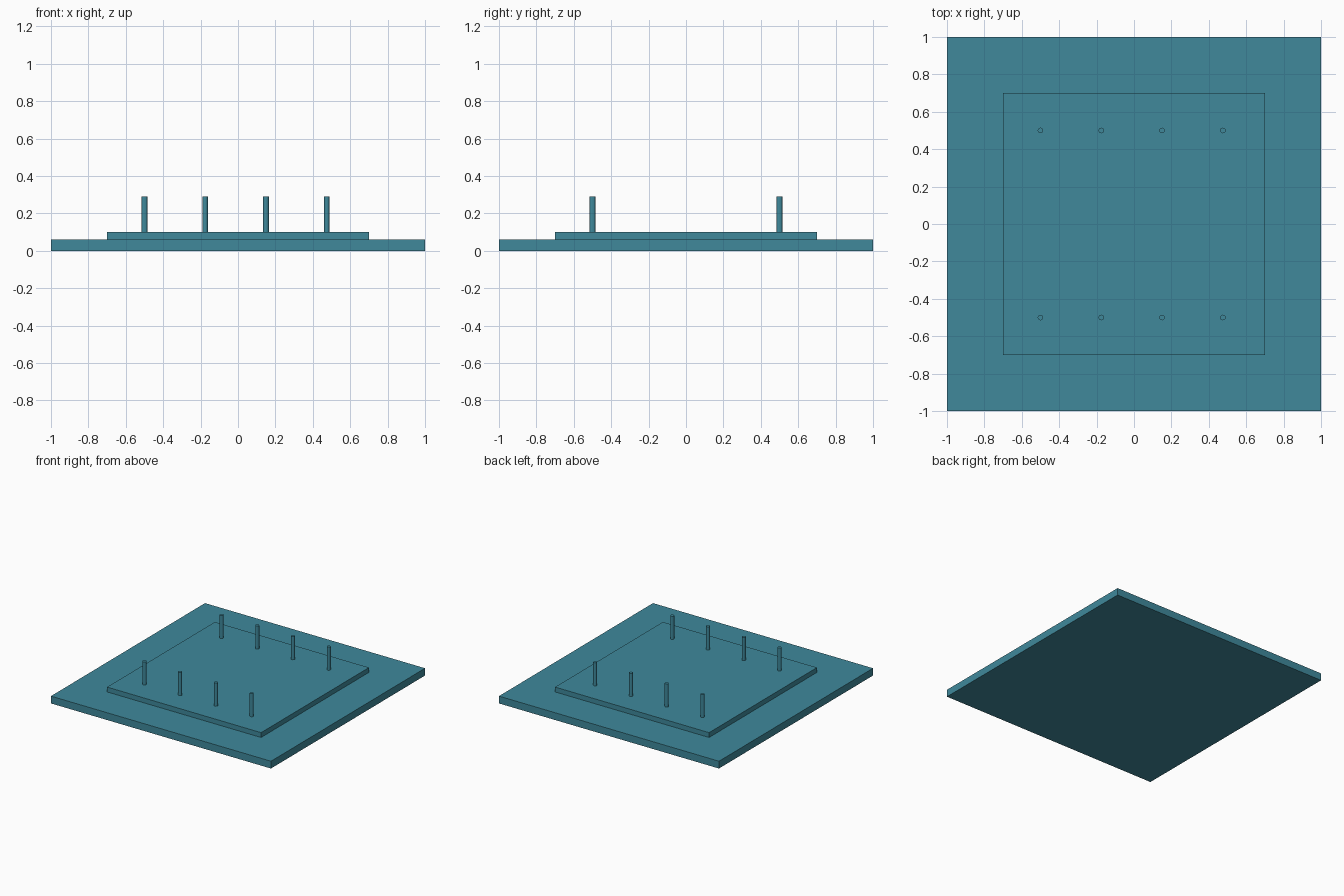
import bpy

if "Cube" in bpy.data.objects:
    bpy.data.objects.remove(bpy.data.objects["Cube"])

teal = bpy.data.materials.new("teal")
teal.diffuse_color = (0.05, 0.25, 0.33, 1)
teal.use_nodes = True
teal.node_tree.nodes["Principled BSDF"].inputs["Base Color"].default_value = teal.diffuse_color

BASE_TOP, PLATE_TOP, PIN_TOP = 0.06, 0.10, 0.29


def finish(name):
    obj = bpy.context.object
    obj.name = name
    obj.data.materials.append(teal)
    return obj


def slab(name, width, z0, z1):
    bpy.ops.mesh.primitive_cube_add(size=1, location=(0, 0, (z0 + z1) / 2))
    obj = finish(name)
    obj.scale = (width, width, z1 - z0)
    bpy.ops.object.transform_apply(location=False, rotation=False, scale=True)


# Stepped square platform
slab("base", 2.0, 0, BASE_TOP)
slab("raised_plate", 1.4, BASE_TOP, PLATE_TOP)

# Two rows of four thin pins
for row, y in (("front", -0.5), ("back", 0.5)):
    for i in range(4):
        bpy.ops.mesh.primitive_cylinder_add(
            vertices=12, radius=0.015, depth=PIN_TOP - PLATE_TOP,
            location=(-0.5 + 0.325 * i, y, (PLATE_TOP + PIN_TOP) / 2))
        finish(f"{row}_pin_{i + 1}")
